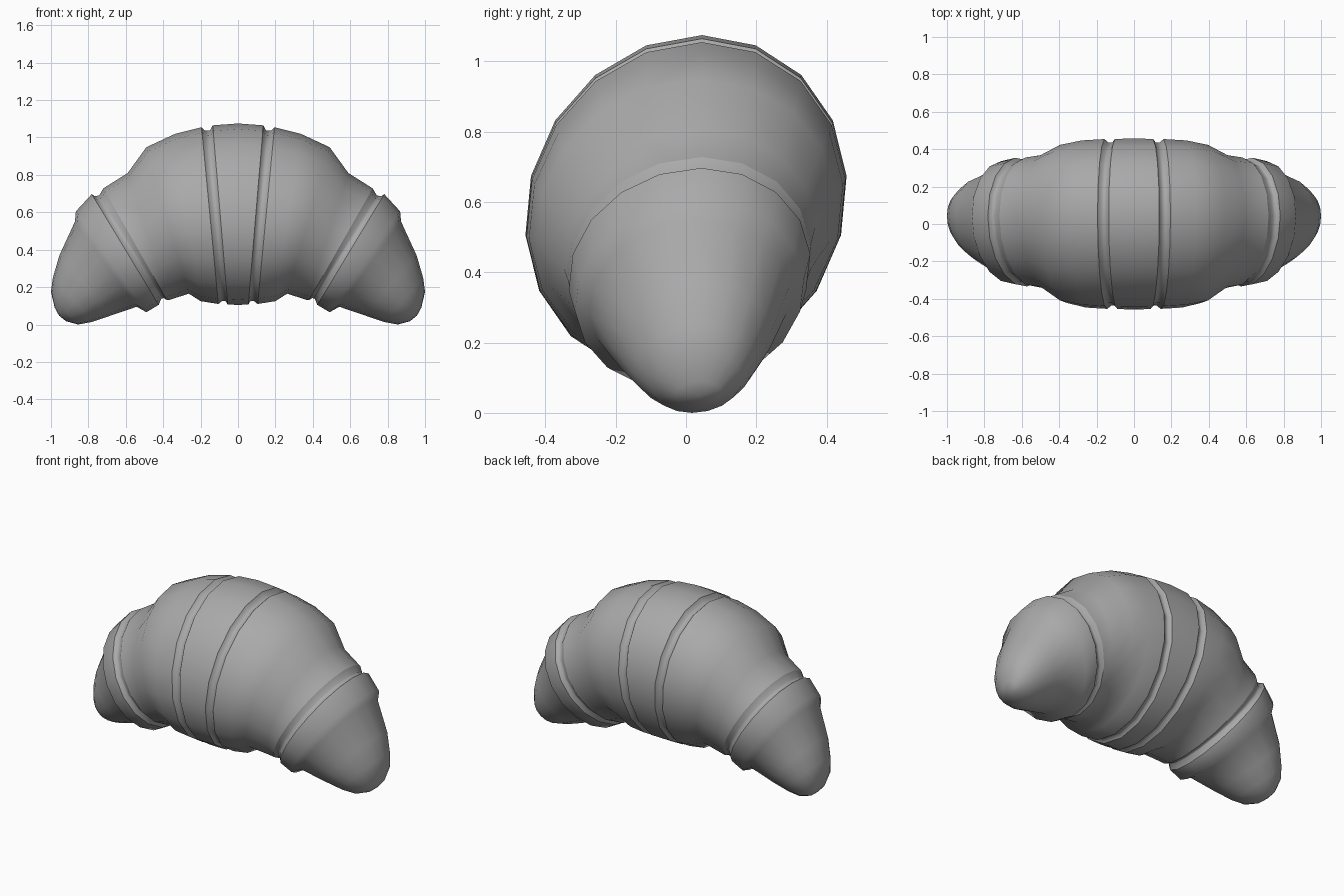
import bpy, bmesh, math

if "Cube" in bpy.data.objects:
    bpy.data.objects.remove(bpy.data.objects["Cube"])

SIDES = 18
# rings along one half: outer x, outer z, inner x, inner z, half width, y offset
HALF = [
    (0.135, 1.065, 0.055, 0.107, 0.454, 0.0),   # edge of middle band
    (0.150, 1.038, 0.066, 0.125, 0.436, 0.0),   # groove
    (0.175, 1.036, 0.086, 0.125, 0.436, 0.0),
    (0.195, 1.055, 0.105, 0.110, 0.453, 0.0),   # second band
    (0.335, 1.020, 0.200, 0.125, 0.446, 0.0),
    (0.490, 0.948, 0.263, 0.165, 0.422, 0.0),
    (0.590, 0.810, 0.372, 0.130, 0.357, 0.01),  # neck
    (0.720, 0.728, 0.380, 0.130, 0.345, 0.01),
    (0.742, 0.690, 0.397, 0.142, 0.328, 0.01),  # outer groove
    (0.765, 0.686, 0.410, 0.138, 0.326, 0.01),
    (0.782, 0.697, 0.424, 0.105, 0.343, 0.01),  # third band
    (0.867, 0.605, 0.490, 0.066, 0.325, 0.01),
    (0.872, 0.550, 0.542, 0.095, 0.285, 0.01),  # tip
    (0.955, 0.370, 0.680, 0.048, 0.225, 0.02),
    (0.990, 0.250, 0.780, 0.014, 0.172, 0.025),
    (1.000, 0.175, 0.855, 0.000, 0.128, 0.03),
    (0.980, 0.090, 0.920, 0.018, 0.065, 0.035),
]
GROOVE_EDGES = (0, 3, 7, 10)
MIDDLE = [(0.0, 1.075, 0.0, 0.105, 0.456, 0.0)]
LEFT = [(-a, b, -c, d, w, o) for a, b, c, d, w, o in reversed(HALF)]


def add_ring(bm, ox, oz, ix, iz, w, off):
    """Slightly skewed oval spanning the outer and inner points."""
    ring = []
    for i in range(SIDES):
        a = 2 * math.pi * i / SIDES
        t = math.cos(a)
        y = w * math.sin(a) + off + 0.1 * w * t
        k = (1 + t) / 2
        ring.append(bm.verts.new((ix + (ox - ix) * k, y, iz + (oz - iz) * k)))
    return ring


# croissant body: loft through all rings
bm = bmesh.new()
rings = [add_ring(bm, *s) for s in LEFT + MIDDLE + HALF]
for r, q in zip(rings, rings[1:]):
    for i in range(SIDES):
        j = (i + 1) % SIDES
        bm.faces.new((r[i], r[j], q[j], q[i]))

# rounded-off tips
for ring, sx in ((rings[0], -1), (rings[-1], 1)):
    tip = bm.verts.new((sx * 0.957, 0.04, 0.048))
    for i in range(SIDES):
        bm.faces.new((ring[i], ring[(i + 1) % SIDES], tip))

# smooth everywhere except along the groove rims
bmesh.ops.recalc_face_normals(bm, faces=bm.faces)
for f in bm.faces:
    f.smooth = True
mid = len(HALF)
for g in GROOVE_EDGES:
    for ring in (rings[mid + 1 + g], rings[mid - 1 - g]):
        for i in range(SIDES):
            bm.edges.get((ring[i], ring[(i + 1) % SIDES])).smooth = False

mesh = bpy.data.meshes.new("croissant")
bm.to_mesh(mesh)
bm.free()
body = bpy.data.objects.new("croissant", mesh)
bpy.context.collection.objects.link(body)
weighted = body.modifiers.new("weighted_normals", 'WEIGHTED_NORMAL')
weighted.keep_sharp = True

# darker grey crust
crust = bpy.data.materials.new("crust")
crust.diffuse_color = (0.4, 0.4, 0.4, 1)
crust.use_nodes = True
crust.node_tree.nodes["Principled BSDF"].inputs["Base Color"].default_value = crust.diffuse_color
mesh.materials.append(crust)
